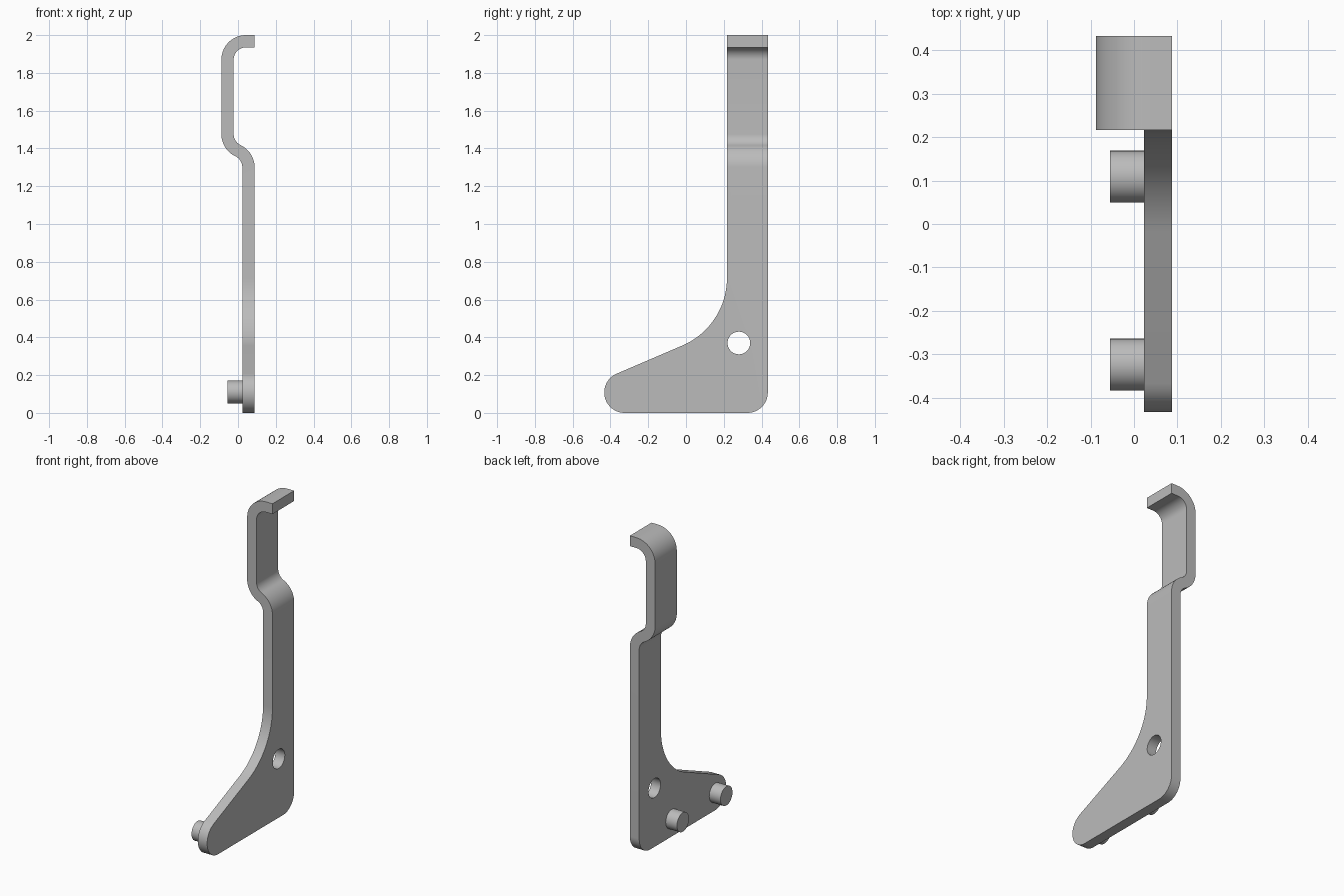
import bpy
import bmesh
from math import sin, cos, acos, pi, radians
from mathutils import Vector

cube = bpy.data.objects.get("Cube")
if cube:
    bpy.data.objects.remove(cube, do_unlink=True)

THICK = 0.065
BEND = 0.0975           # centreline bend radius
X_LOW, X_HIGH = 0.0555, -0.0555

grey = bpy.data.materials.new("plain grey")
grey.use_nodes = True
colour = (0.5, 0.5, 0.5, 1)
grey.diffuse_color = colour
grey.node_tree.nodes["Principled BSDF"].inputs["Base Color"].default_value = colour


def prism(name, points, offset):
    """Extrude a closed outline of 3D points along an offset."""
    bm = bmesh.new()
    face = bm.faces.new([bm.verts.new(p) for p in points])
    out = bmesh.ops.extrude_face_region(bm, geom=[face])
    verts = [g for g in out["geom"] if isinstance(g, bmesh.types.BMVert)]
    bmesh.ops.translate(bm, verts=verts, vec=offset)
    bmesh.ops.recalc_face_normals(bm, faces=bm.faces)
    mesh = bpy.data.meshes.new(name)
    bm.to_mesh(mesh)
    bm.free()
    mesh.materials.append(grey)
    obj = bpy.data.objects.new(name, mesh)
    bpy.context.collection.objects.link(obj)
    return obj


def arc(cy, cz, r, start, end, n=20):
    angles = [radians(start + (end - start) * i / n) for i in range(n + 1)]
    return [(cy + r * cos(a), cz + r * sin(a)) for a in angles]


def activate(obj):
    bpy.ops.object.select_all(action='DESELECT')
    obj.select_set(True)
    bpy.context.view_layer.objects.active = obj


def cut(obj, tool, operation):
    mod = obj.modifiers.new(operation, 'BOOLEAN')
    mod.operation, mod.solver, mod.object = operation, 'EXACT', tool
    activate(obj)
    bpy.ops.object.modifier_apply(modifier=mod.name)
    bpy.data.objects.remove(tool, do_unlink=True)


def smooth(obj):
    activate(obj)
    bpy.ops.object.shade_smooth_by_angle(angle=radians(30))


# Centreline of the bent strip, as position and heading
path = [(Vector((X_LOW, -0.1)), pi / 2)]


def straight(length):
    p, h = path[-1]
    path.append((p + length * Vector((cos(h), sin(h))), h))


def turn(angle, n=14):
    p, h = path[-1]
    side = 1 if angle > 0 else -1
    centre = p + side * BEND * Vector((-sin(h), cos(h)))
    for i in range(1, n + 1):
        a = h + angle * i / n
        path.append((centre + side * BEND * Vector((sin(a), -cos(a))), a))


jog = acos(1 - (X_LOW - X_HIGH) / (2 * BEND))
straight(1.4)
turn(jog)
turn(-jog)
straight(2 - THICK / 2 - BEND - path[-1][0].y)
turn(-pi / 2)
straight(0.088 - path[-1][0].x)

sides = [[p + s * THICK / 2 * Vector((-sin(h), cos(h))) for p, h in path] for s in (1, -1)]
section = sides[0] + sides[1][::-1]
bracket = prism("bent_bracket", [(p.x, -0.6, p.y) for p in section], (0, 1.2, 0))

# Side outline: rounded foot, sloped toe, sweeping fillet and upright
slope = 23.2
outline = (arc(-0.325, 0.108, 0.108, 270, 90 + slope)
           + arc(-0.173, 0.715, 0.39, slope - 90, 0, 28)
           + [(0.217, 2.2), (0.433, 2.2)]
           + arc(0.325, 0.108, 0.108, 0, -90))
cut(bracket, prism("outline_cutter", [(-0.3, y, z) for y, z in outline], (0.6, 0, 0)), 'INTERSECT')

# Round through hole
hole = arc(0.28, 0.37, 0.06, 0, 360, 40)[:-1]
cut(bracket, prism("hole_cutter", [(-0.3, y, z) for y, z in hole], (0.6, 0, 0)), 'DIFFERENCE')
smooth(bracket)

# Locating pegs on the inner face
for name, y in (("front_peg", -0.324), ("rear_peg", 0.109)):
    ring = arc(y, 0.111, 0.06, 0, 360, 40)[:-1]
    smooth(prism(name, [(-0.055, a, b) for a, b in ring], (0.079, 0, 0)))
